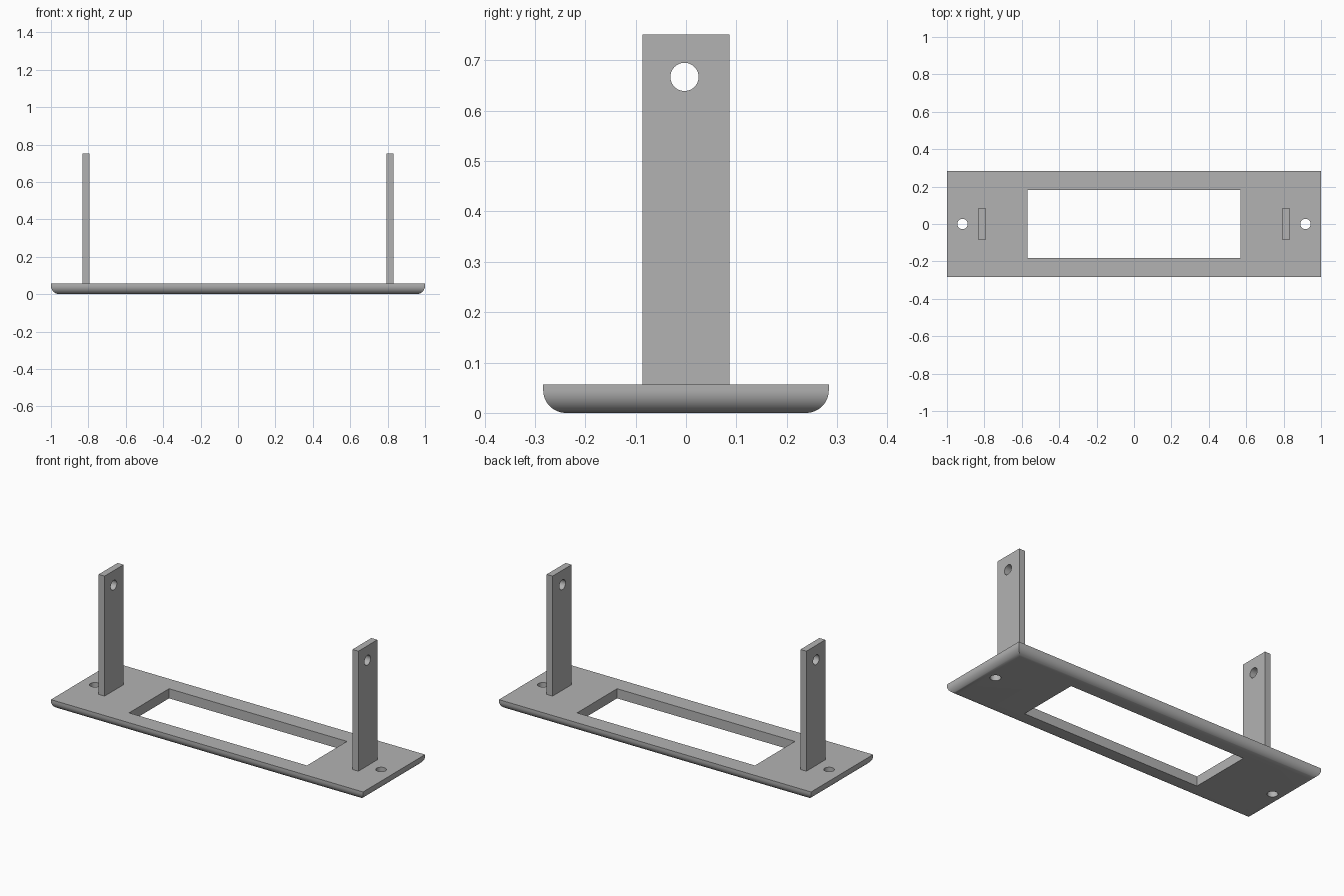
import bpy, bmesh, math
from mathutils import Matrix, Vector

cube = bpy.data.objects.get("Cube")
if cube:
    bpy.data.objects.remove(cube, do_unlink=True)

# Single grey material
grey = bpy.data.materials.new("plain grey")
grey.use_nodes = True
colour = (0.45, 0.45, 0.45, 1)
grey.diffuse_color = colour
grey.node_tree.nodes["Principled BSDF"].inputs["Base Color"].default_value = colour

LENGTH, WIDTH, THICK = 2.0, 0.567, 0.056
ROUND = 0.045
HOLE_R = 0.028


def finish(name, bm):
    mesh = bpy.data.meshes.new(name)
    bm.to_mesh(mesh)
    bm.free()
    obj = bpy.data.objects.new(name, mesh)
    bpy.context.collection.objects.link(obj)
    mesh.materials.append(grey)
    return obj


def box_mesh(centre, size):
    bm = bmesh.new()
    matrix = Matrix.Translation(centre) @ Matrix.Diagonal((*size, 1))
    bmesh.ops.create_cube(bm, size=1, matrix=matrix)
    return bm


def drill(name, centre, axis):
    bm = bmesh.new()
    turn = Vector((0, 0, 1)).rotation_difference(Vector(axis)).to_matrix().to_4x4()
    bmesh.ops.create_cone(bm, cap_ends=True, segments=48, radius1=HOLE_R,
                          radius2=HOLE_R, depth=0.2,
                          matrix=Matrix.Translation(centre) @ turn)
    return finish(name, bm)


def cut(obj, cutters):
    # Apply every cutter, then discard it
    bpy.context.view_layer.objects.active = obj
    for cutter in cutters:
        cutter.hide_render = True
        mod = obj.modifiers.new("cut", 'BOOLEAN')
        mod.operation = 'DIFFERENCE'
        mod.solver = 'EXACT'
        mod.object = cutter
        bpy.ops.object.modifier_apply(modifier=mod.name)
        bpy.data.objects.remove(cutter, do_unlink=True)


def smooth(obj):
    bpy.ops.object.select_all(action='DESELECT')
    obj.select_set(True)
    bpy.context.view_layer.objects.active = obj
    bpy.ops.object.shade_smooth_by_angle(angle=math.radians(30))


# Base plate with rounded lower edges
bm = box_mesh((0, 0, THICK / 2), (LENGTH, WIDTH, THICK))
lower = [e for e in bm.edges if all(v.co.z < 0.01 for v in e.verts)]
bmesh.ops.bevel(bm, geom=lower, offset=ROUND, offset_type='OFFSET',
                segments=12, profile=0.5, affect='EDGES')
base = finish("base_plate", bm)

# Window opening and screw holes
window = finish("window_cutter", box_mesh((0, 0, 0), (1.14, 0.366, 0.3)))
screws = [drill("screw_cutter", (s * 0.917, 0, THICK / 2), (0, 0, 1)) for s in (-1, 1)]
cut(base, [window] + screws)
smooth(base)

# Upright arms with a pivot hole near the top
for side, name in ((1, "left_arm"), (-1, "right_arm")):
    x = side * 0.813
    bottom, top = THICK, 0.751
    arm = finish(name, box_mesh((x, 0, (bottom + top) / 2), (0.038, 0.173, top - bottom)))
    cut(arm, [drill("pivot_cutter", (x, -0.003, 0.667), (1, 0, 0))])
    smooth(arm)
